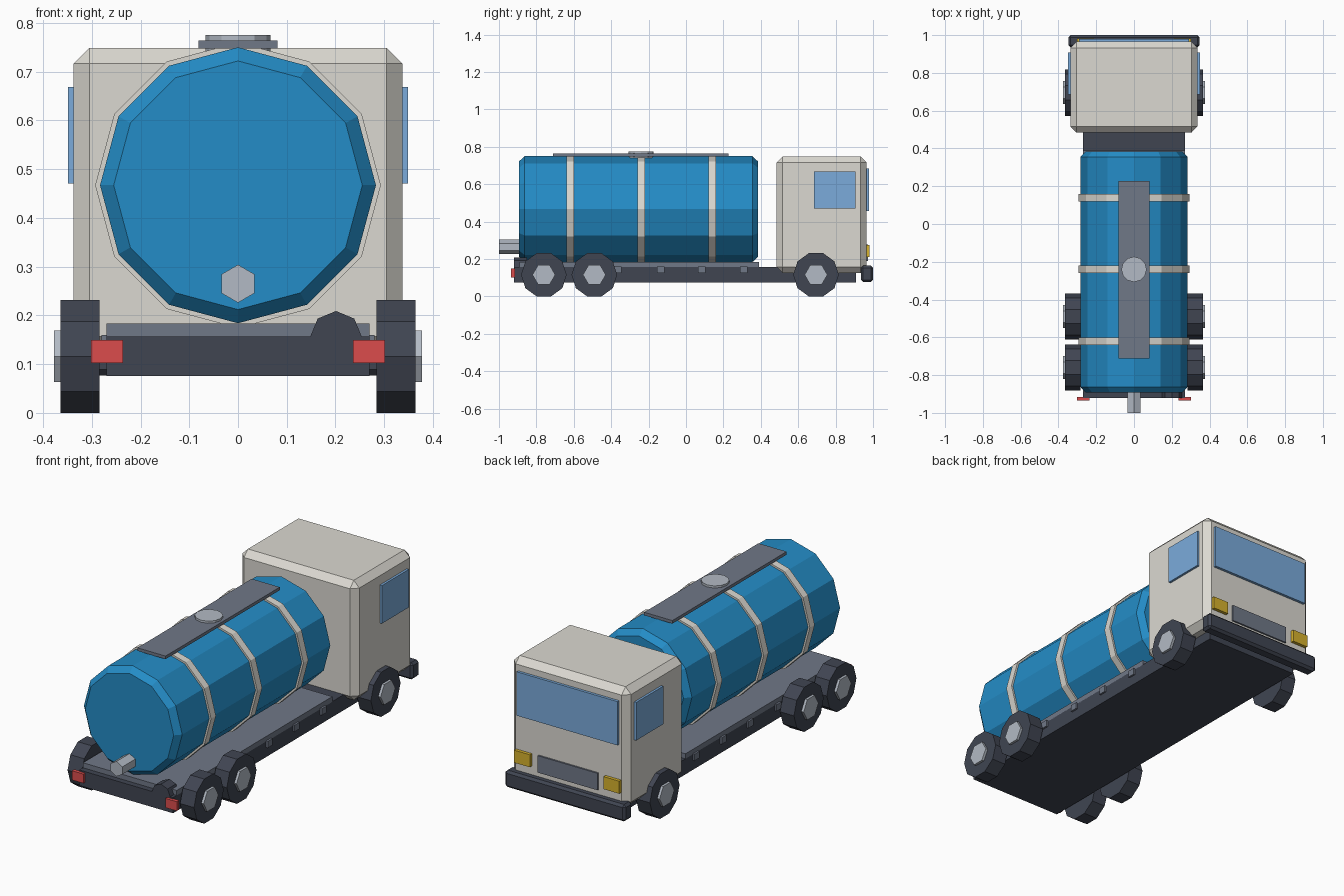
import bpy, bmesh, math
from mathutils import Vector

if "Cube" in bpy.data.objects:
    bpy.data.objects.remove(bpy.data.objects["Cube"])


def material(name, rgb):
    m = bpy.data.materials.new(name)
    lin = [c / 12.92 if c <= 0.04045 else ((c + 0.055) / 1.055) ** 2.4 for c in rgb]
    m.diffuse_color = (*lin, 1)
    m.use_nodes = True
    m.node_tree.nodes["Principled BSDF"].inputs["Base Color"].default_value = m.diffuse_color
    return m


BLUE = material("tank_blue", (0.14, 0.55, 0.78))
CREAM = material("warm_white", (0.86, 0.85, 0.82))
DARK = material("dark_slate", (0.25, 0.27, 0.32))
GREY = material("deck_grey", (0.44, 0.47, 0.53))
STEEL = material("light_steel", (0.70, 0.73, 0.77))
GLASS = material("glass_blue", (0.48, 0.67, 0.86))
RED = material("lamp_red", (0.86, 0.30, 0.30))
YELLOW = material("lamp_yellow", (0.84, 0.70, 0.18))


def finish(name, bm, mat):
    bmesh.ops.recalc_face_normals(bm, faces=bm.faces)
    me = bpy.data.meshes.new(name)
    bm.to_mesh(me)
    bm.free()
    me.materials.append(mat)
    ob = bpy.data.objects.new(name, me)
    bpy.context.collection.objects.link(ob)
    return ob


def box(name, x, y, z, mat, bevel=0):
    """Box from (min, max) ranges, with an optional flat chamfer."""
    bm = bmesh.new()
    bmesh.ops.create_cube(bm, size=1)
    for v in bm.verts:
        v.co = Vector([(a + b) / 2 + c * (b - a) for (a, b), c in zip((x, y, z), v.co)])
    if bevel:
        bmesh.ops.bevel(bm, geom=bm.edges[:], offset=bevel, segments=1,
                        profile=0.5, affect='EDGES')
    return finish(name, bm, mat)


def lathe(name, axis, centre, rings, sides, mat, phase=0):
    """Capped prism along an axis; rings are (position, radius)."""
    bm = bmesh.new()
    loops = []
    for p, r in rings:
        loop = []
        for i in range(sides):
            a = phase + math.tau * i / sides
            c, s = r * math.cos(a), r * math.sin(a)
            co = {'x': (p, c, s), 'y': (c, p, s), 'z': (c, s, p)}[axis]
            loop.append(bm.verts.new(Vector(co) + Vector(centre)))
        loops.append(loop)
    for l0, l1 in zip(loops, loops[1:]):
        for i in range(sides):
            j = (i + 1) % sides
            bm.faces.new((l0[i], l0[j], l1[j], l1[i]))
    bm.faces.new(loops[0])
    bm.faces.new(loops[-1])
    return finish(name, bm, mat)


# Chassis, deck and cross members
box("chassis", (-0.27, 0.27), (-0.92, 0.91), (0.076, 0.157), DARK)
box("deck", (-0.27, 0.27), (-0.89, 0.39), (0.155, 0.183), GREY)
for y in (-0.365, -0.135, 0.085, 0.31):
    box("cross_member", (-0.28, 0.28), (y - 0.02, y + 0.02), (0.126, 0.16), GREY)
lathe("rear_pipe", 'y', (0.201, 0, 0.156), [(-0.92, 0.053), (-0.85, 0.053)], 8, DARK)

# Tank with chamfered ends and bands
TANK = (0, 0, 0.467)
lathe("tank", 'y', TANK, [(-0.893, 0.255), (-0.863, 0.283),
                          (0.355, 0.283), (0.385, 0.255)], 12, BLUE)
for y in (-0.62, -0.24, 0.14):
    lathe("tank_band", 'y', TANK, [(y - 0.02, 0.293), (y + 0.02, 0.293)], 12, CREAM)

# Walkway, hatch and outlet valve
box("walkway", (-0.081, 0.081), (-0.712, 0.228), (0.748, 0.764), GREY)
lathe("hatch", 'z', (0, -0.24, 0), [(0.74, 0.067), (0.775, 0.067)], 12, STEEL)
lathe("outlet_valve", 'y', (0, 0, 0.265), [(-1.0, 0.039), (-0.87, 0.039)], 6, STEEL,
      math.pi / 6)

# Cab, windscreen, grille and bumper
box("cab", (-0.337, 0.337), (0.485, 0.965), (0.125, 0.749), CREAM, 0.032)
box("windscreen", (-0.29, 0.29), (0.96, 0.979), (0.457, 0.685), GLASS)
box("grille", (-0.172, 0.172), (0.96, 0.974), (0.19, 0.278), GREY)
box("bumper", (-0.347, 0.347), (0.935, 1.0), (0.077, 0.165), DARK, 0.012)

# Paired parts on both sides
for s, side in ((-1, "left"), (1, "right")):
    def span(a, b):
        return tuple(sorted((s * a, s * b)))
    box(side + "_window", span(0.33, 0.349), (0.685, 0.907), (0.471, 0.669), GLASS)
    box(side + "_headlight", span(0.212, 0.303), (0.955, 0.982), (0.21, 0.275), YELLOW)
    box(side + "_tail_light", span(0.236, 0.302), (-0.935, -0.915), (0.102, 0.15), RED)
    for y in (-0.76, -0.49, 0.695):
        lathe(side + "_wheel", 'x', (0, y, 0.116),
              [(s * 0.284, 0.122), (s * 0.364, 0.122)], 10, DARK)
        lathe(side + "_hub", 'x', (0, y, 0.116),
              [(s * 0.35, 0.061), (s * 0.377, 0.061)], 6, STEEL)
